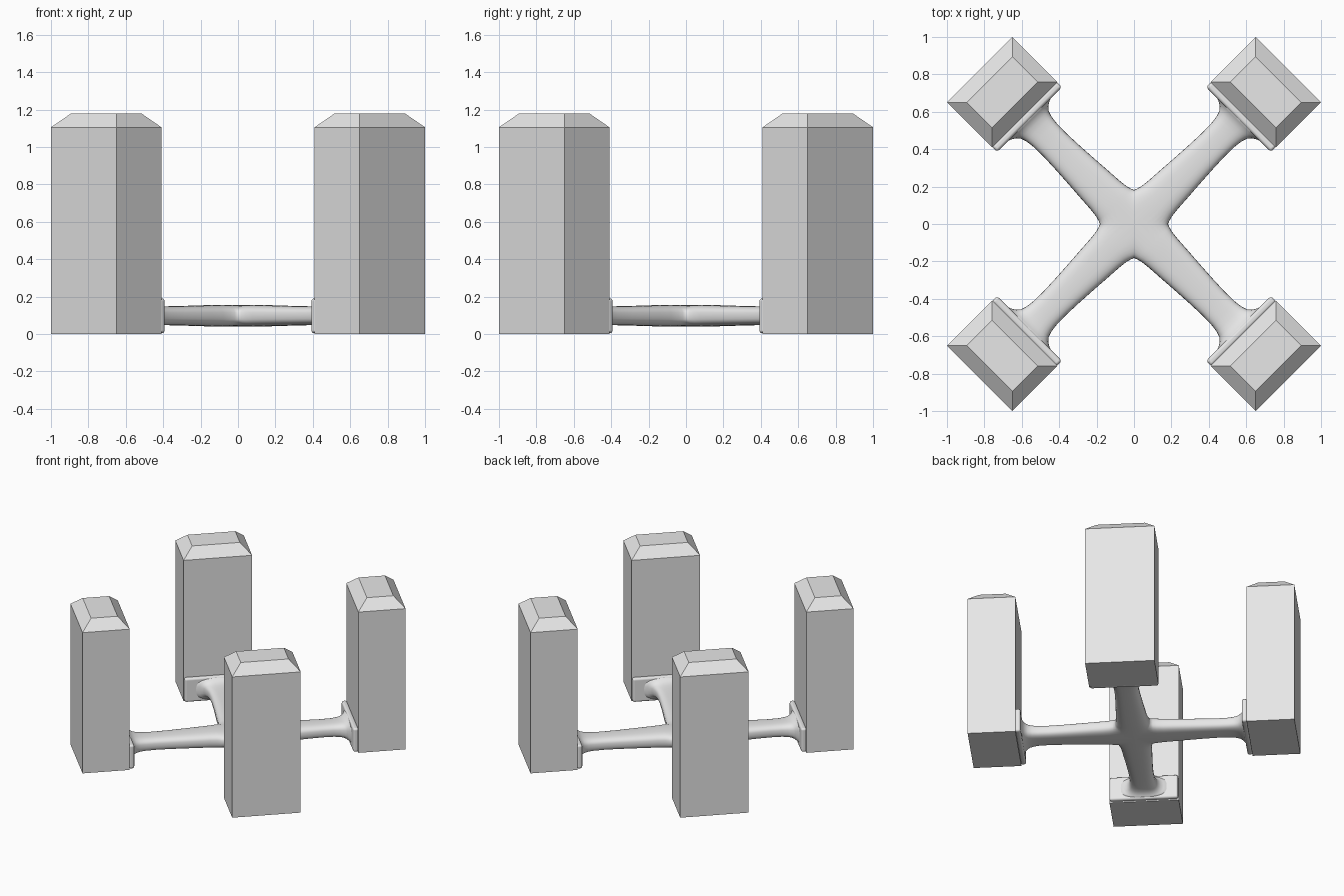
import bpy
import bmesh
import math
from mathutils import Matrix, Vector

cube = bpy.data.objects.get("Cube")
if cube:
    bpy.data.objects.remove(cube, do_unlink=True)

grey = bpy.data.materials.new("plain_grey")
grey.use_nodes = True
grey.diffuse_color = (0.8, 0.8, 0.8, 1)
grey.node_tree.nodes["Principled BSDF"].inputs["Base Color"].default_value = (0.8, 0.8, 0.8, 1)


def finish(bm, name, smooth=False):
    bmesh.ops.recalc_face_normals(bm, faces=bm.faces)
    for face in bm.faces:
        face.smooth = smooth
    mesh = bpy.data.meshes.new(name)
    bm.to_mesh(mesh)
    bm.free()
    mesh.materials.append(grey)
    obj = bpy.data.objects.new(name, mesh)
    bpy.context.collection.objects.link(obj)
    return obj


def loft(bm, rings, cap=True):
    """Skin a list of equally long closed rings of points."""
    loops = [[bm.verts.new(p) for p in ring] for ring in rings]
    n = len(loops[0])
    for a, b in zip(loops, loops[1:]):
        for i in range(n):
            j = (i + 1) % n
            bm.faces.new((a[i], a[j], b[j], b[i]))
    if cap:
        bm.faces.new(loops[0])
        bm.faces.new(loops[-1])


def rect(u0, u1, half, z):
    return [Vector(p) for p in ((u0, -half, z), (u1, -half, z), (u1, half, z), (u0, half, z))]


CORNERS = {"back_left": 45, "back_right": 135, "front_right": 225, "front_left": 315}
INNER, OUTER, HALF, INSET = 0.826, 1.167, 0.2475, 0.075

for corner, degrees in CORNERS.items():
    turn = Matrix.Rotation(math.radians(degrees), 4, 'Z')

    # Upright block with a chamfered cap
    bm = bmesh.new()
    loft(bm, [rect(INNER, OUTER, HALF, 0),
              rect(INNER, OUTER, HALF, 1.105),
              rect(INNER + INSET, OUTER - INSET, HALF - INSET, 1.178)])
    finish(bm, corner + "_post").matrix_world = turn

    # Rounded mounting pad against the block
    bm = bmesh.new()
    loft(bm, [rect(0.79, 0.83, 0.245, 0.004), rect(0.79, 0.83, 0.245, 0.19)])
    pad = finish(bm, corner + "_pad", smooth=True)
    pad.matrix_world = turn
    bevel = pad.modifiers.new("rounded_edges", 'BEVEL')
    bevel.width = 0.016
    bevel.segments = 4
    bevel.harden_normals = True

# Cross brace: four flared arms, mitred together at the hub
# Each station is distance from centre, half width, half height
STATIONS = [(0.145, 0.122, 0.058), (0.17, 0.115, 0.058), (0.22, 0.109, 0.057),
            (0.3, 0.104, 0.055), (0.4, 0.097, 0.053), (0.5, 0.091, 0.051),
            (0.6, 0.087, 0.05), (0.68, 0.089, 0.051), (0.72, 0.095, 0.054),
            (0.75, 0.105, 0.059), (0.77, 0.122, 0.067), (0.783, 0.143, 0.076),
            (0.792, 0.17, 0.084), (0.8, 0.18, 0.086)]
MID_Z = 0.0975
SIDES = 32


def soft(value):
    return math.copysign(abs(value) ** 0.68, value)


def section(u, width, height, mitre=False):
    ring = []
    for i in range(SIDES):
        angle = math.tau * i / SIDES
        v = width * soft(math.cos(angle))
        ring.append(Vector((abs(v) if mitre else u, v, MID_Z + height * soft(math.sin(angle)))))
    return ring


bm = bmesh.new()
for degrees in CORNERS.values():
    turn = Matrix.Rotation(math.radians(degrees), 4, 'Z')
    rings = [section(0, 0.129, 0.058, mitre=True)] + [section(*s) for s in STATIONS]
    loft(bm, [[turn @ p for p in ring] for ring in rings], cap=False)
bmesh.ops.remove_doubles(bm, verts=bm.verts, dist=0.0002)
finish(bm, "cross_brace", smooth=True)
